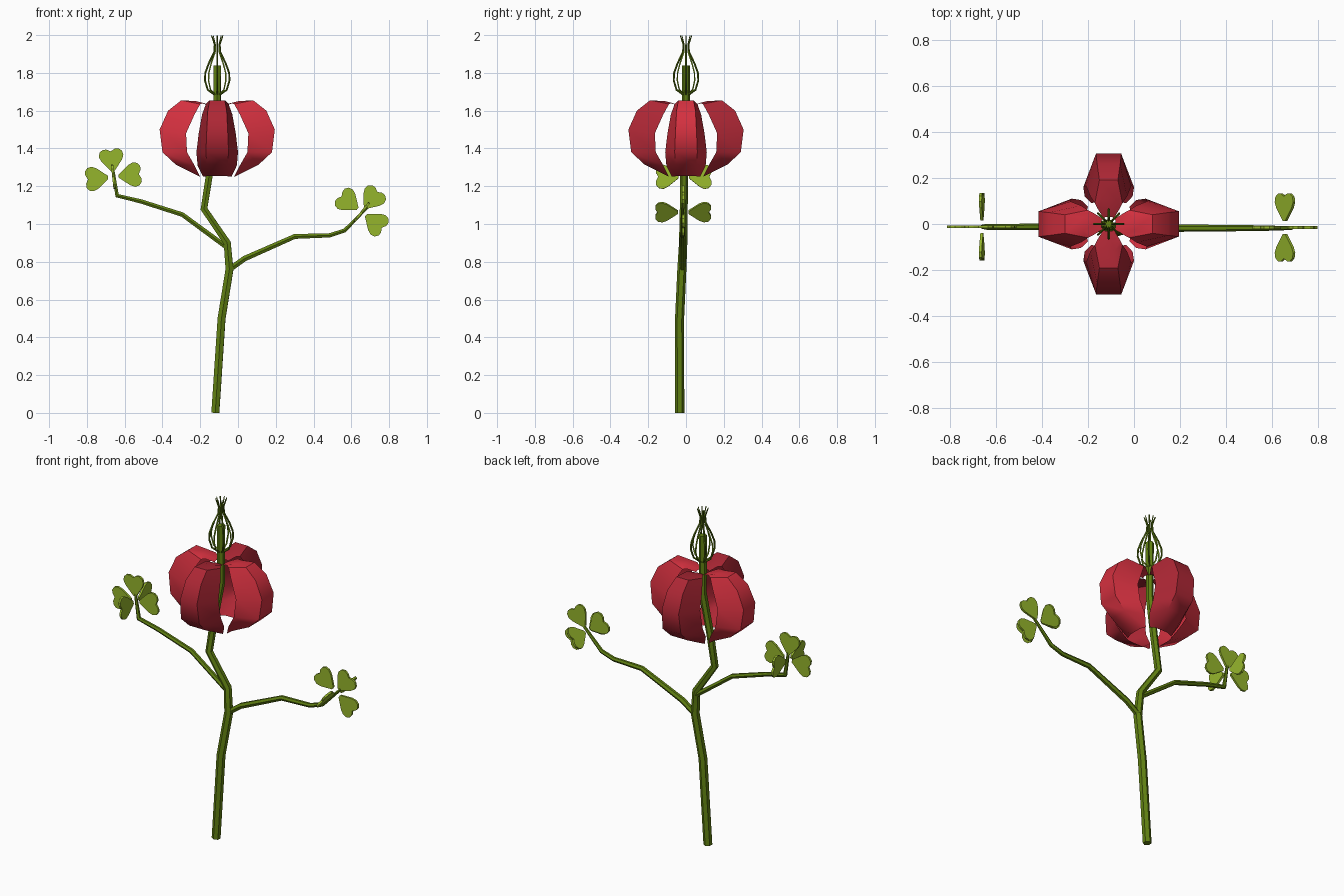
import bpy, math
from mathutils import Vector, Matrix

if "Cube" in bpy.data.objects:
    bpy.data.objects.remove(bpy.data.objects["Cube"])


def material(name, rgb):
    m = bpy.data.materials.new(name)
    m.diffuse_color = (*rgb, 1)
    m.use_nodes = True
    m.node_tree.nodes["Principled BSDF"].inputs["Base Color"].default_value = m.diffuse_color
    return m


STEM = material("stem_green", (0.12, 0.22, 0.006))
LEAF = material("leaf_green", (0.30, 0.46, 0.025))
RED = material("petal_red", (0.66, 0.03, 0.05))
DARK_RED = material("petal_dark_red", (0.42, 0.02, 0.035))


def activate(ob):
    bpy.ops.object.select_all(action='DESELECT')
    ob.select_set(True)
    bpy.context.view_layer.objects.active = ob


def link(name, data, mat):
    ob = bpy.data.objects.new(name, data)
    data.materials.append(mat)
    bpy.context.collection.objects.link(ob)
    activate(ob)
    return ob


def tube(name, points, radii, mat, sides=1):
    """Round tube along a polyline, one radius per point."""
    cu = bpy.data.curves.new(name, 'CURVE')
    cu.dimensions = '3D'
    cu.bevel_depth = 1.0
    cu.bevel_resolution = sides
    cu.use_fill_caps = True
    sp = cu.splines.new('POLY')
    sp.points.add(len(points) - 1)
    for p, co, r in zip(sp.points, points, radii):
        p.co = (*co, 1)
        p.radius = r
    link(name, cu, mat)
    bpy.ops.object.convert(target='MESH')
    bpy.ops.object.shade_smooth_by_angle(angle=math.radians(35))


# Main stem, running through the flower to the pistil tip
tube("main_stem",
     [(-.12, -.033, 0), (-.087, -.034, .5), (-.045, -.022, .76), (-.057, -.015, .9),
      (-.18, -.012, 1.08), (-.15, -.01, 1.27), (-.11, 0, 1.5), (-.11, 0, 1.84)],
     [.024, .024, .024, .022, .021, .021, .021, .022], STEM)

# Side branches
tube("right_branch",
     [(-.045, -.018, .76), (.035, -.018, .817), (.3, -.018, .934), (.485, -.018, .94),
      (.565, -.018, .966), (.685, -.018, 1.088)],
     [.017, .017, .015, .013, .012, .008], STEM)
tube("left_branch",
     [(-.05, -.012, .87), (-.295, -.012, 1.05), (-.515, -.012, 1.12),
      (-.64, -.012, 1.15), (-.662, -.012, 1.29)],
     [.015, .014, .013, .013, .008], STEM)

# Stamens: eight thin filaments bulging round the pistil
STAMEN = [(.015, 1.685), (.05, 1.71), (.065, 1.76), (.063, 1.80),
          (.045, 1.85), (.016, 1.91), (.014, 1.95), (.03, 1.998)]
for i in range(8):
    a = math.tau * i / 8
    tube(f"stamen_{i + 1}",
         [(-.11 + r * math.cos(a), r * math.sin(a), z) for r, z in STAMEN],
         [.005] * 6 + [.004, .003], STEM, 0)

# Petals: folded over at the top, cupped outwards, curling in at the bottom
# mid column and edge column: (radius, half width, height)
MID = [(.03, .015, 1.625), (.11, .03, 1.65), (.19, .04, 1.655), (.26, .05, 1.6),
       (.305, .055, 1.5), (.29, .06, 1.38), (.22, .055, 1.315), (.10, .04, 1.255)]
EDGE = [(.025, .022, 1.62), (.07, .05, 1.64), (.09, .06, 1.635), (.12, .08, 1.58),
        (.165, .098, 1.48), (.16, .11, 1.38), (.12, .104, 1.31), (.09, .075, 1.25)]


def petal(name, angle, mat):
    rot = Matrix.Translation((-.11, 0, 0)) @ Matrix.Rotation(angle, 4, 'Z')
    verts, faces = [], []
    for m, e in zip(MID, EDGE):
        for (r, w, z), s in ((e, -1), (m, -1), (m, 1), (e, 1)):
            verts.append(rot @ Vector((r, s * w, z)))
    for i in range(len(MID) - 1):
        for j in range(3):
            a = 4 * i + j
            faces.append((a, a + 4, a + 5, a + 1))
    me = bpy.data.meshes.new(name)
    me.from_pydata(verts, [], faces)
    link(name, me, mat)
    bpy.ops.object.shade_smooth_by_angle(angle=math.radians(40))


for i, side in enumerate(("right", "back", "left", "front")):
    petal(f"{side}_petal", i * math.pi / 2, DARK_RED if i % 2 else RED)

# Leaves: heart outline as (distance from cluster centre, half width)
HEART = [(.028, .008), (.055, .03), (.085, .054), (.11, .065), (.133, .06),
         (.147, .042), (.147, .022)]
OUTLINE = HEART + [(.135, 0)] + [(d, -w) for d, w in reversed(HEART)]


def leaf_cluster(name, centre, tilt):
    """Five heart leaves: one up, four sideways, the whole leaning about y."""
    rot = Matrix.Translation(centre) @ Matrix.Rotation(tilt, 4, 'Y')
    X, Y, Z = Vector((1, 0, 0)), Vector((0, 1, 0)), Vector((0, 0, 1))
    for part, along, across in (("up", Z, X), ("right", X, Z), ("left", -X, Z),
                                ("back", Y, Z), ("front", -Y, Z)):
        thick = along.cross(across) * .006
        n = len(OUTLINE)
        verts = [rot @ (along * d + across * w + thick * s)
                 for s in (-1, 1) for d, w in OUTLINE]
        faces = [tuple(reversed(range(n))), tuple(range(n, 2 * n))]
        faces += [(i, (i + 1) % n, n + (i + 1) % n, n + i) for i in range(n)]
        me = bpy.data.meshes.new(f"{name}_{part}_leaf")
        me.from_pydata(verts, [], faces)
        link(me.name, me, LEAF)


leaf_cluster("left", (-.66, -.012, 1.25), math.radians(-6))
leaf_cluster("right", (.655, -.015, 1.063), math.radians(38))
